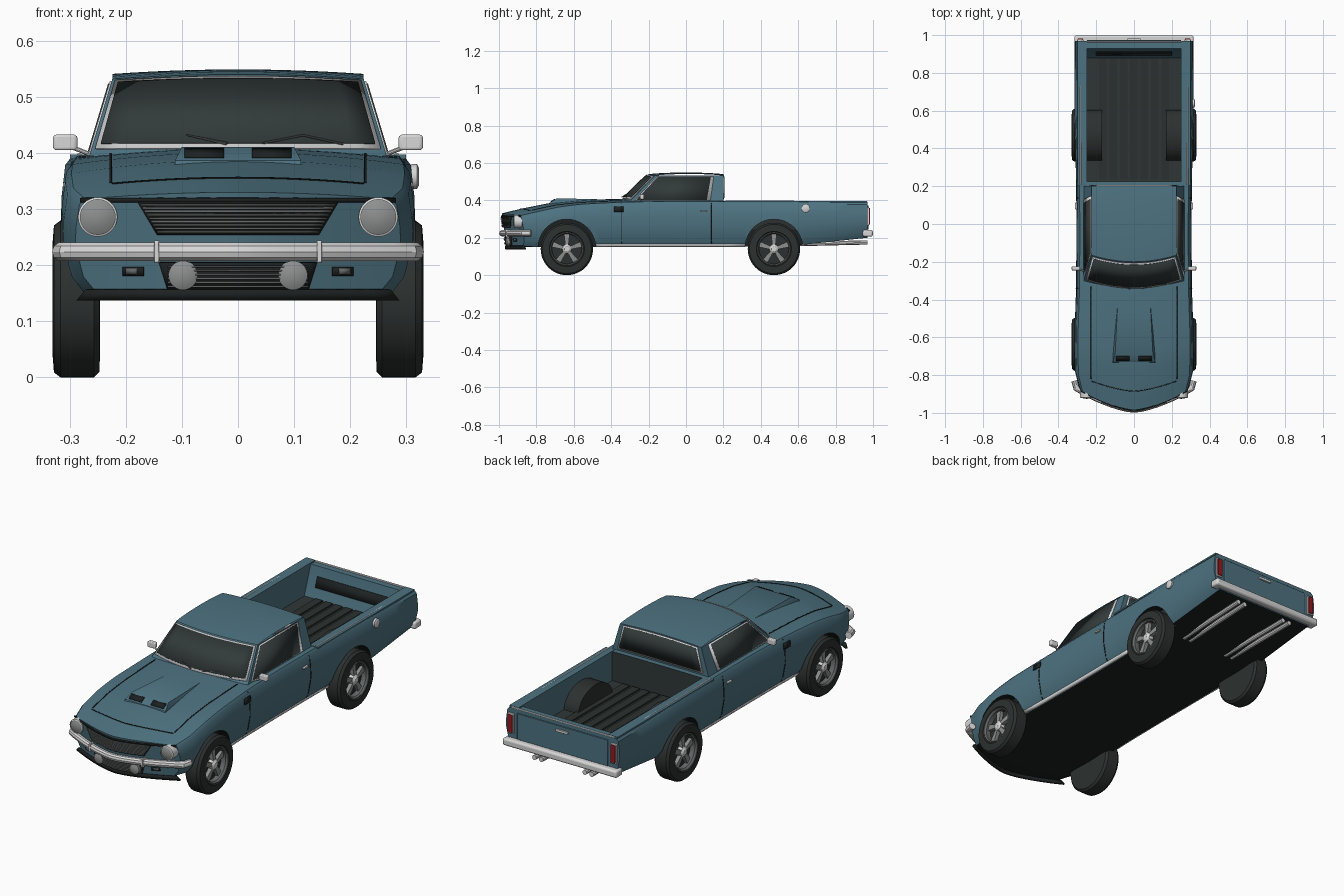
import bpy, bmesh
from math import sin, cos, pi, tau
from mathutils import Vector

old = bpy.data.objects.get("Cube")
if old:
    bpy.data.objects.remove(old)
parts = []


def material(name, r, g, b, rough=0.6):
    m = bpy.data.materials.new(name)
    m.use_nodes = True
    m.diffuse_color = (r, g, b, 1)
    shader = m.node_tree.nodes["Principled BSDF"]
    shader.inputs["Base Color"].default_value = (r, g, b, 1)
    shader.inputs["Roughness"].default_value = rough
    return m


PAINT = material("blue paint", .075, .17, .22)
BLACK = material("black trim", .012, .015, .015)
LINER = material("bed liner", .028, .037, .037)
RUBBER = material("tyre rubber", .025, .03, .029)
GLASS = material("dark glass", .032, .042, .042)
CHROME = material("chrome", .68, .68, .68)
LENS = material("grey lens", .27, .28, .28)
SLAT = material("grille grey", .13, .14, .14)
RED = material("red lens", .3, .01, .015)


# ---- helpers ----
def finish(name, bm, *mats):
    bmesh.ops.remove_doubles(bm, verts=bm.verts, dist=1e-5)
    bmesh.ops.recalc_face_normals(bm, faces=bm.faces)
    me = bpy.data.meshes.new(name)
    bm.to_mesh(me)
    bm.free()
    ob = bpy.data.objects.new(name, me)
    bpy.context.collection.objects.link(ob)
    for m in mats:
        me.materials.append(m)
    parts.append(ob)
    return ob


def grid(bm, fn, us, vs):
    rows = [[bm.verts.new(fn(u, v)) for v in vs] for u in us]
    for a, b in zip(rows, rows[1:]):
        for j in range(len(vs) - 1):
            bm.faces.new((a[j], a[j + 1], b[j + 1], b[j]))


def span(a, b, n):
    return [a + (b - a) * i / n for i in range(n + 1)]


def sheet(name, fn, us, vs, mat, thick=.004):
    bm = bmesh.new()
    grid(bm, fn, us, vs)
    ob = finish(name, bm, mat)
    mod = ob.modifiers.new("thickness", 'SOLIDIFY')
    mod.thickness, mod.offset = thick, 0
    return ob


def hull(name, groups, *mats):
    bm = bmesh.new()
    for pts in groups:
        bmesh.ops.convex_hull(bm, input=[bm.verts.new(p) for p in pts])
    return finish(name, bm, *mats)


def box(name, c, s, mat, bevel=0):
    pts = [[c[k] + s[k] * d[k] / 2 for k in range(3)]
           for d in [(i, j, k) for i in (-1, 1) for j in (-1, 1) for k in (-1, 1)]]
    ob = hull(name, [pts], mat)
    if bevel:
        mod = ob.modifiers.new("bevel", 'BEVEL')
        mod.width, mod.segments = bevel, 3
    return ob


def lathe(name, profile, axis, loc, mat, sign=1, segs=40):
    def pt(a, p):
        r, d = p
        v = (d * sign, r * cos(a), r * sin(a)) if axis == 'X' else (r * cos(a), d, r * sin(a))
        return Vector(v) + Vector(loc)
    bm = bmesh.new()
    grid(bm, pt, span(0, tau, segs), profile)
    return finish(name, bm, mat)


def tube(name, pts, radius, mat):
    cu = bpy.data.curves.new(name, 'CURVE')
    cu.dimensions, cu.bevel_depth, cu.bevel_resolution, cu.use_fill_caps = '3D', radius, 3, True
    sp = cu.splines.new('POLY')
    sp.points.add(len(pts) - 1)
    for p, co in zip(sp.points, pts):
        p.co = (*co, 1)
    cu.materials.append(mat)
    ob = bpy.data.objects.new(name, cu)
    bpy.context.collection.objects.link(ob)
    bpy.ops.object.select_all(action='DESELECT')
    ob.select_set(True)
    bpy.context.view_layer.objects.active = ob
    bpy.ops.object.convert(target='MESH')
    parts.append(bpy.context.view_layer.objects.active)


def lerp(a, b, t):
    return a + (b - a) * t


def interp(table, y):
    for a, b in zip(table, table[1:]):
        if y <= b[0]:
            t = max(0, (y - a[0]) / (b[0] - a[0]))
            return [lerp(p, q, t) for p, q in zip(a[1:], b[1:])]
    return table[-1][1:]


# ---- body shell: y, floor height, half width, shoulder height, centre height ----
STATIONS = [(-.985, .155, .29, .318, .33), (-.88, .15, .312, .337, .355), (-.72, .15, .316, .363, .387),
            (-.55, .15, .314, .38, .401), (-.35, .15, .307, .39, .409), (-.1, .15, .305, .395, .403),
            (.2, .15, .306, .395, .397), (.6, .16, .316, .393, .393), (.97, .2, .314, .39, .39)]
WIDTHS = [.88, .95, 1, .995, .975, .94]
LEVELS = [0, .15, .5, .7, .94, 1]
FRONT, REAR = -.985, .97


def warp(x, y, z):
    f = min(1, max(0, (-.6 - y) / .385))
    return (x, y + f * (.11 * (abs(x) / .3) ** 1.5 + (.33 - z) * .15), z)


def body_point(y, l, t):
    zb, w, zs, zc = interp(STATIONS, y)
    z = lerp(zb, zs, LEVELS[l])
    if l == 5:
        z += (zc - zs) * (1 - t * t)
    return warp(t * w * WIDTHS[l], y, z)


def side_x(y, z):
    zb, w, zs, _ = interp(STATIONS, y)
    return w * interp(list(zip(LEVELS, WIDTHS)), (z - zb) / (zs - zb))[0]


def hood(x, y, off=.002):
    _, w, zs, zc = interp(STATIONS, y)
    z = zs + (zc - zs) * (1 - (x / (w * .94)) ** 2)
    return Vector(warp(x, y, z)) + Vector((0, 0, off))


def nose(x, z, off=0):
    p = warp(x, FRONT, z)
    return (x, p[1] - off, z)


ys, ts, ls = span(FRONT, REAR, 36), span(-1, 1, 14), range(6)
bm = bmesh.new()
grid(bm, lambda y, t: body_point(y, 5, t), ys, ts)
grid(bm, lambda y, t: body_point(y, 0, t), ys, ts)
for end in (FRONT, REAR):
    grid(bm, lambda l, t: body_point(end, l, t), ls, ts)
for s in (-1, 1):
    grid(bm, lambda y, l: body_point(y, l, s), ys, ls)
body = finish("body", bm, PAINT, BLACK, LINER)
for p in body.data.polygons:
    if p.normal.z < -.8:
        p.material_index = 1

# bed cavity and wheel arches
cut = hull("bed_cutter", [[(x, y, z) for x in (-.25, .25)
                           for y, z in ((.225, .25), (.225, .5), (.88, .25), (.93, .39), (.93, .5))]],
           PAINT, BLACK, LINER)
for p in cut.data.polygons:
    if p.normal.z < -.9 or p.normal.y < -.9:
        p.material_index = 2
cutters = [cut]
WHEEL_Y = (-.637, .47)
for s in (-1, 1):
    for y in WHEEL_Y:
        cutters.append(lathe("arch_cutter", [(0, .252), (.154, .252), (.154, .4), (0, .4)],
                             'X', (0, y, .145), BLACK, s))
bpy.context.view_layer.objects.active = body
for c in cutters:
    mod = body.modifiers.new("cut", 'BOOLEAN')
    mod.operation, mod.solver, mod.object = 'DIFFERENCE', 'EXACT', c
    mod.material_mode = 'TRANSFER'
    bpy.ops.object.modifier_apply(modifier=mod.name)
    parts.remove(c)
    bpy.data.objects.remove(c)


# ---- cab ----
def screen(u, v, off=0):
    return (u * lerp(.265, .224, v), lerp(-.35, -.2, v) + u * u * lerp(.05, .035, v) - off,
            lerp(.395, .532, v) + v * .008 * (1 - u * u) + off)


def cab_side(s, u, v, off=0):
    return (s * (lerp(.265, .224, v) + off), lerp(lerp(-.3, -.165, v), .2, u), lerp(.395, .532, v))


def cab_back(u, v, off=0):
    return (u * lerp(.265, .224, v), .2 + off, lerp(.395, .532, v) + v * .008 * (1 - u * u))


def roof(u, w):
    a, b = Vector(screen(u, 1)), Vector(cab_back(u, 1))
    p = a.lerp(b, w)
    p.z += .009 * sin(pi * w) ** .7 if 0 < w < 1 else 0
    return p


bm = bmesh.new()
us, vs = span(-1, 1, 12), span(0, 1, 6)
grid(bm, screen, us, vs)
grid(bm, cab_back, us, vs)
grid(bm, roof, us, span(0, 1, 10))
for s in (-1, 1):
    grid(bm, lambda u, v: cab_side(s, u, v), span(0, 1, 10), vs)
finish("cab", bm, PAINT)

for name, fn in (("windscreen", screen), ("rear_window", cab_back)):
    k = .97 if fn == screen else .9
    sheet(name + "_trim", lambda u, v: fn(u, v, .002), span(-k, k, 12), (.08, .96), CHROME)
    sheet(name, lambda u, v: fn(u, v, .004), span(-k + .03, k - .03, 12), (.13, .92), GLASS)
for s in (-1, 1):
    sheet("side_window_trim", lambda u, v: cab_side(s, u, v, .001), (.04, .86), (.03, .97), CHROME)
    sheet("side_window", lambda u, v: cab_side(s, u, v, .003), (.055, .82), (.055, .94), GLASS)
    tube("wiper", [screen(s * .12 + .05, .1, .008), screen(s * .4 + .05, .2, .008),
                   screen(s * .4 + .32, .09, .008)], .002, SLAT)

# ---- hood details ----
hull("hood_scoop", [[(s * x, y, z) for s in (-1, 1) for x, y, z in
                     ((.115, -.74, .36), (.112, -.73, .387), (.1, -.69, .411), (.085, -.4, .404), (.1, -.4, .38))]], PAINT)
for s in (-1, 1):
    sheet("scoop_opening", lambda u, v: (s * u, lerp(-.727, -.697, v), lerp(.39, .409, v)), (.025, .095), (.1, .9), BLACK)
    sheet("hood_seam", lambda y, d: hood(s * (.225 + d), y), span(-.87, -.33, 14), (0, .004), BLACK, .002)
sheet("hood_lip_seam", lambda x, d: hood(x, -.885 + d), span(-.225, .225, 16), (0, .004), BLACK, .002)


# ---- nose ----
def nose_panel(name, top, bottom, z0, z1, off, mat, thick=.006):
    sheet(name, lambda u, z: nose(u * lerp(bottom, top, (z - z0) / (z1 - z0)), z, off),
          span(-1, 1, 16), (z0, z1), mat, thick)


nose_panel("lip_shadow", .28, .28, .312, .32, .002, BLACK)
nose_panel("grille_back", .178, .143, .254, .313, .003, BLACK)
for i in range(9):
    z, w = .258 + i * .006, .143 + i * .0037
    nose_panel("grille_slat", w, w, z, z + .0035, .008, SLAT)
nose_panel("lower_grille", .14, .125, .157, .205, .003, BLACK)
for i in range(6):
    z = .161 + i * .007
    nose_panel("lower_slat", .125, .125, z, z + .003, .008, SLAT)
nose_panel("chin_spoiler", .27, .285, .138, .157, .004, BLACK, .012)
bumper = [nose(x, .224, .013) for x in span(-.305, .305, 20)]
tube("front_bumper", [(-.315, -.83, .224)] + bumper + [(.315, -.83, .224)], .017, CHROME)
for s in (-1, 1):
    x, y, z = nose(s * .25, .286)
    lathe("headlight_ring", [(.035, .04), (.035, -.024), (.031, -.026), (.031, .04)], 'Y', (x, y, z), CHROME)
    lathe("headlight", [(.032, .04), (.032, -.022), (.02, -.028), (0, -.031)], 'Y', (x, y, z), LENS)
    x, y, z = nose(s * .098, .182)
    lathe("fog_light", [(0, .02), (.025, .01), (.026, -.016), (.016, -.021), (0, -.023)], 'Y', (x, y, z), LENS)
    sheet("marker_light", lambda u, z: nose(s * u, z, .004), (.168, .205), (.181, .197), BLACK)
    sheet("marker_lens", lambda u, z: nose(s * u, z, .007), (.18, .2), (.184, .194), SLAT)
    x, y, z = nose(s * .145, .224, .015)
    box("bumper_guard", (x, y, z), (.009, .035, .04), CHROME, .003)


# ---- flanks ----
def flank(name, s, us, vs, mat, off=.002, slant=0):
    sheet(name, lambda y, z: (s * (side_x(y, z) + off), y + slant * (z - .2), z), us, vs, mat)


for s in (-1, 1):
    flank("door_front_seam", s, (-.345, -.341), span(.17, .385, 8), BLACK, 0)
    flank("door_rear_seam", s, (.135, .139), span(.17, .385, 8), BLACK, 0)
    flank("rocker_trim", s, span(-.48, .315, 10), (.151, .166), CHROME, .003)
    flank("fender_vent", s, (-.385, -.335), (.338, .366), BLACK)
    box("door_handle", (s * .306, .095, .343), (.012, .035, .008), CHROME, .003)
    box("mirror", (s * .308, -.235, .419), (.044, .022, .028), CHROME, .006)
    tube("mirror_stalk", [(s * .262, -.25, .397), (s * .3, -.235, .412)], .004, CHROME)
    tube("bed_rail", [(s * .283, .21, .395), (s * .283, .965, .391)], .005, CHROME)
    box("rail_cap", (s * .274, .585, .393), (.05, .76, .008), PAINT)
    # tail corner
    box("tail_light_bezel", (s * .284, .971, .315), (.034, .014, .1), CHROME, .004)
    box("tail_light", (s * .284, .977, .315), (.026, .012, .088), RED, .003)
    for x in (.12, .158):
        tube("exhaust_pipe", [(s * (x - .01), .55, .165), (s * x, .97, .175)], .012, CHROME)
    # bed wheel housing
    hull("bed_wheel_housing", [[(s * x, WHEEL_Y[1] + .135 * cos(a), .245 + .1 * sin(a))
                                for x in (.17, .256) for a in span(0, pi, 16)]], RUBBER)
lathe("fuel_cap", [(0, 0), (.022, 0), (.022, .01), (.015, .014), (0, .014)], 'X', (.309, .64, .358), CHROME)

# ---- bed floor and tailgate ----
for i in range(-3, 4):
    box("bed_rib", (i * .055, .555, .252), (.04, .64, .01), RUBBER)
sheet("tailgate_liner", lambda x, t: (x, lerp(.88, .93, t) - .003, lerp(.25, .39, t)), (-.2, .2), (.35, .7), BLACK)
box("tailgate_panel", (0, .971, .308), (.5, .008, .13), PAINT, .003)
box("tailgate_handle", (0, .977, .35), (.07, .01, .012), CHROME, .003)
tube("tailgate_rail", [(-.283, .965, .391), (.283, .965, .391)], .005, CHROME)
box("rear_bumper", (0, .972, .224), (.63, .054, .036), CHROME, .01)

# ---- wheels ----
TYRE = [(0, .25), (.1, .246), (.13, .247), (.14, .257), (.14, .316), (.131, .328), (.094, .331), (.086, .322), (.082, .296), (0, .296)]
for s in (-1, 1):
    for y in WHEEL_Y:
        at = (0, y, .14)
        lathe("tyre", TYRE, 'X', at, RUBBER, s, 48)
        lathe("rim", [(.09, .326), (.086, .329), (.08, .322), (.079, .298)], 'X', at, SLAT, s)
        lathe("hub", [(.026, .296), (.024, .318), (.014, .326), (0, .327)], 'X', at, CHROME, s, 20)
        hull("spokes", [[(s * x, y + r * cos(a) - w * sin(a), .14 + r * sin(a) + w * cos(a))
                         for r, h, d in ((.015, .008, .318), (.08, .015, .312))
                         for w in (-h, h) for x in (.297, d)]
                        for a in [pi / 2 + k * tau / 5 for k in range(5)]], LENS)

# smooth shading with crisp edges
bpy.ops.object.select_all(action='DESELECT')
for ob in parts:
    ob.select_set(True)
bpy.context.view_layer.objects.active = body
bpy.ops.object.shade_smooth_by_angle(angle=.6)
